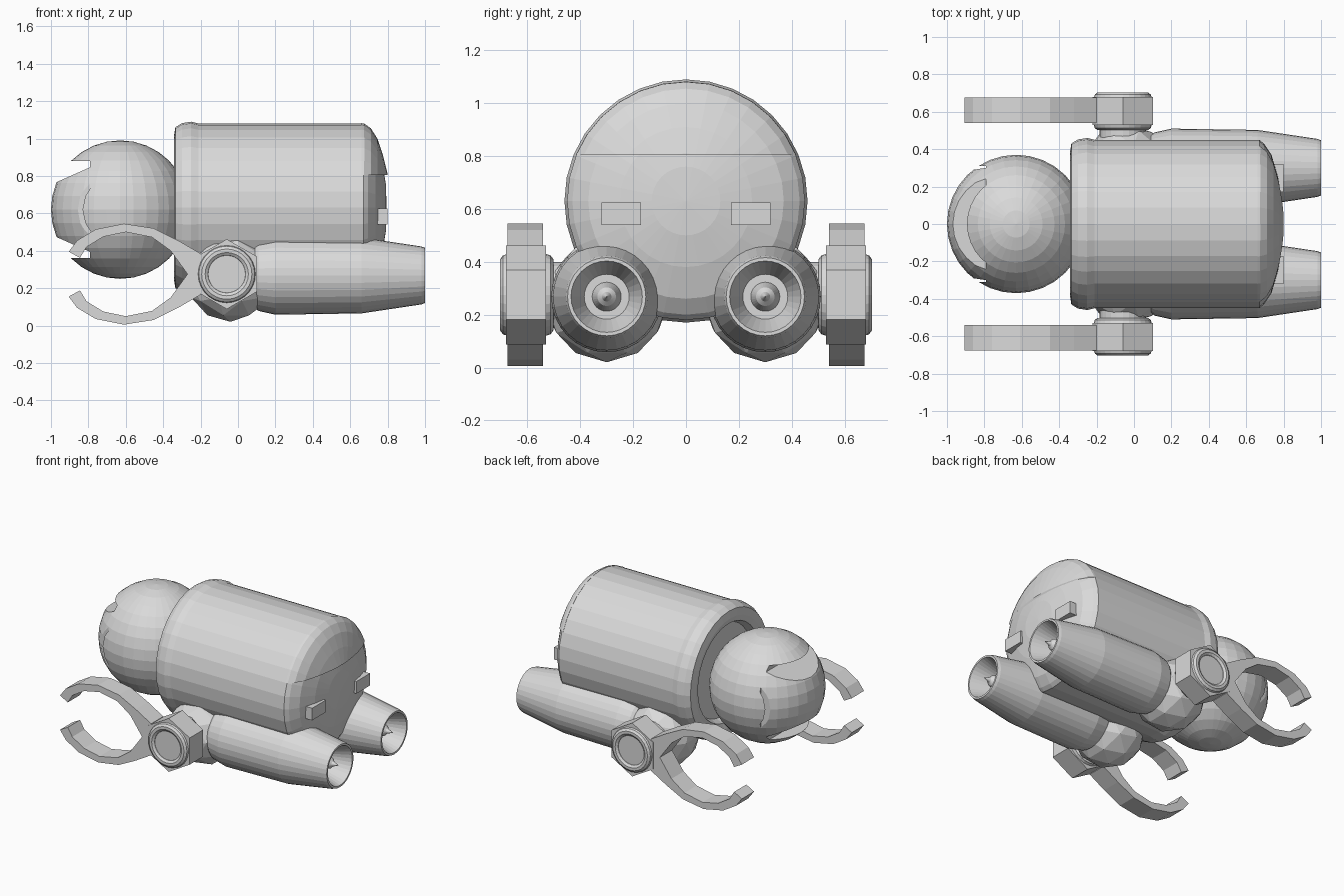
import bpy, bmesh, math
from mathutils import Matrix, Vector

if "Cube" in bpy.data.objects:
    bpy.data.objects.remove(bpy.data.objects["Cube"])

grey = bpy.data.materials.new("light grey")
grey.use_nodes = True
COLOUR = (0.7, 0.7, 0.7, 1)
grey.diffuse_color = COLOUR
grey.node_tree.nodes["Principled BSDF"].inputs["Base Color"].default_value = COLOUR


def make(name, bm):
    bmesh.ops.recalc_face_normals(bm, faces=bm.faces)
    mesh = bpy.data.meshes.new(name)
    bm.to_mesh(mesh)
    bm.free()
    mesh.materials.append(grey)
    ob = bpy.data.objects.new(name, mesh)
    bpy.context.collection.objects.link(ob)
    return ob


def lathe(profile, y, z, steps=32):
    """Spin (x, radius) points around an axis parallel to x."""
    bm = bmesh.new()
    verts = [bm.verts.new((x, y, z + r)) for x, r in profile]
    edges = [bm.edges.new(pair) for pair in zip(verts, verts[1:])]
    bmesh.ops.spin(bm, geom=verts + edges, cent=(0, y, z), axis=(1, 0, 0),
                   angle=math.tau, steps=steps)
    bmesh.ops.remove_doubles(bm, verts=bm.verts, dist=0.0005)
    return bm


def prism(outline, y0, y1):
    """Extrude an (x, z) outline along y."""
    bm = bmesh.new()
    face = bm.faces.new([bm.verts.new((x, y0, z)) for x, z in outline])
    new = bmesh.ops.extrude_face_region(bm, geom=[face])["geom"]
    bmesh.ops.translate(bm, vec=(0, y1 - y0, 0),
                        verts=[v for v in new if isinstance(v, bmesh.types.BMVert)])
    return bm


def box(x0, x1, y0, y1, z0, z1):
    return prism([(x0, z0), (x1, z0), (x1, z1), (x0, z1)], y0, y1)


def ball(name, centre, radius):
    bm = bmesh.new()
    bmesh.ops.create_uvsphere(bm, u_segments=32, v_segments=16, radius=radius,
                              matrix=Matrix.Translation(centre))
    return make(name, bm)


def boolean(ob, cutter, operation):
    mod = ob.modifiers.new("cut", "BOOLEAN")
    mod.object = cutter
    mod.operation = operation
    mod.solver = "EXACT"
    cutter.hide_render = True
    cutter.hide_set(True)
    bpy.context.view_layer.update()
    deps = bpy.context.evaluated_depsgraph_get()
    result = bpy.data.meshes.new_from_object(ob.evaluated_get(deps))
    ob.modifiers.clear()
    ob.data = result
    bpy.data.objects.remove(cutter)


# Barrel body with a rolled rim and a recessed neck socket
BODY_Z = 0.63
make("body", lathe([(-0.28, 0), (-0.28, 0.32), (-0.33, 0.34), (-0.343, 0.38),
                    (-0.335, 0.43), (-0.30, 0.452), (-0.25, 0.46), (-0.21, 0.45),
                    (0.67, 0.45), (0.695, 0.43), (0.735, 0.37), (0.77, 0.25),
                    (0.79, 0.13), (0.795, 0)], 0, BODY_Z))

# Upper tail cap overhanging the lower tail
cap = lathe([(0.66, 0.40), (0.66, 0.452), (0.675, 0.45), (0.71, 0.425), (0.745, 0.37),
             (0.775, 0.28), (0.80, 0.18), (0.803, 0), (0.66, 0)], 0, BODY_Z)
cut = bmesh.ops.bisect_plane(cap, geom=cap.verts[:] + cap.edges[:] + cap.faces[:],
                             plane_co=(0, 0, 0.805), plane_no=(0, 0, -1), clear_outer=True)
bmesh.ops.holes_fill(cap, edges=[e for e in cap.edges if e.is_boundary])
make("tail_cap", cap)

# Head with a recessed face opening and a raised face panel
HEAD = Vector((-0.63, 0, 0.62))
head = ball("head", HEAD, 0.37)
boolean(head, make("face_cutter", box(-1.1, -0.79, -0.31, 0.31, 0.36, 0.88)), "DIFFERENCE")

panel = ball("face_panel", HEAD, 0.37)
frustum = box(-1.02, -0.76, -0.305, 0.305, 0.38, 0.86)
for v in frustum.verts:
    if v.co.x < -1:
        v.co.y *= 0.87
        v.co.z = HEAD.z + (v.co.z - HEAD.z) * 0.52
boolean(panel, make("panel_cutter", frustum), "INTERSECT")

ARM_X, ARM_Z = -0.06, 0.275
hexagon = [(ARM_X + 0.187 * math.sin(k * math.tau / 6),
            ARM_Z + 0.187 * math.cos(k * math.tau / 6)) for k in range(6)]
claw_outline = [(-0.2, 0.385), (-0.32, 0.455), (-0.45, 0.52), (-0.61, 0.545),
                (-0.76, 0.515), (-0.86, 0.455), (-0.905, 0.395), (-0.845, 0.362),
                (-0.81, 0.42), (-0.72, 0.475), (-0.6, 0.5), (-0.46, 0.472),
                (-0.36, 0.40), (-0.27, 0.275), (-0.2, 0.275)]

for side, label in ((-1, "front"), (1, "back")):
    y = 0.30 * side

    # Tail light plate
    centre = 0.245 * side
    make(label + "_tail_plate", box(0.74, 0.798, centre - 0.075, centre + 0.075, 0.54, 0.625))

    # Hollow thruster with a central spike
    make(label + "_thruster", lathe([(0.09, 0), (0.09, 0.175), (0.11, 0.19), (0.2, 0.21),
                                     (0.66, 0.203), (0.98, 0.155), (1.0, 0.148), (1.0, 0.135),
                                     (0.86, 0.085), (0.86, 0.055), (0.93, 0.035),
                                     (0.945, 0.018), (0.99, 0)], y, 0.268))

    # Faceted shoulder joint
    joint = bmesh.new()
    bmesh.ops.create_icosphere(joint, subdivisions=2, radius=0.235,
                               matrix=Matrix.Translation((-0.04, y, 0.255)))
    make(label + "_shoulder", joint)

    # Hexagonal hub
    make(label + "_hub", prism(hexagon, 0.53 * side, 0.68 * side))

    # Axle disc and rolled rings on both faces of the hub
    disc = bmesh.new()
    bmesh.ops.create_cone(disc, cap_ends=True, segments=24, radius1=0.125, radius2=0.125,
                          depth=0.24, matrix=Matrix.Translation((ARM_X, 0.57 * side, ARM_Z))
                          @ Matrix.Rotation(math.pi / 2, 4, "X"))
    make(label + "_axle", disc)
    for ring_y, where in ((0.53, "inner"), (0.675, "outer")):
        bpy.ops.mesh.primitive_torus_add(location=(ARM_X, ring_y * side, ARM_Z),
                                         rotation=(math.pi / 2, 0, 0), major_radius=0.125,
                                         minor_radius=0.03, major_segments=28, minor_segments=10)
        ring = bpy.context.object
        ring.name = f"{label}_{where}_ring"
        ring.data.materials.append(grey)

    # Upper and lower pincers
    make(label + "_upper_pincer", prism(claw_outline, 0.54 * side, 0.675 * side))
    make(label + "_lower_pincer", prism([(x, 2 * ARM_Z - z) for x, z in claw_outline],
                                        0.54 * side, 0.675 * side))
